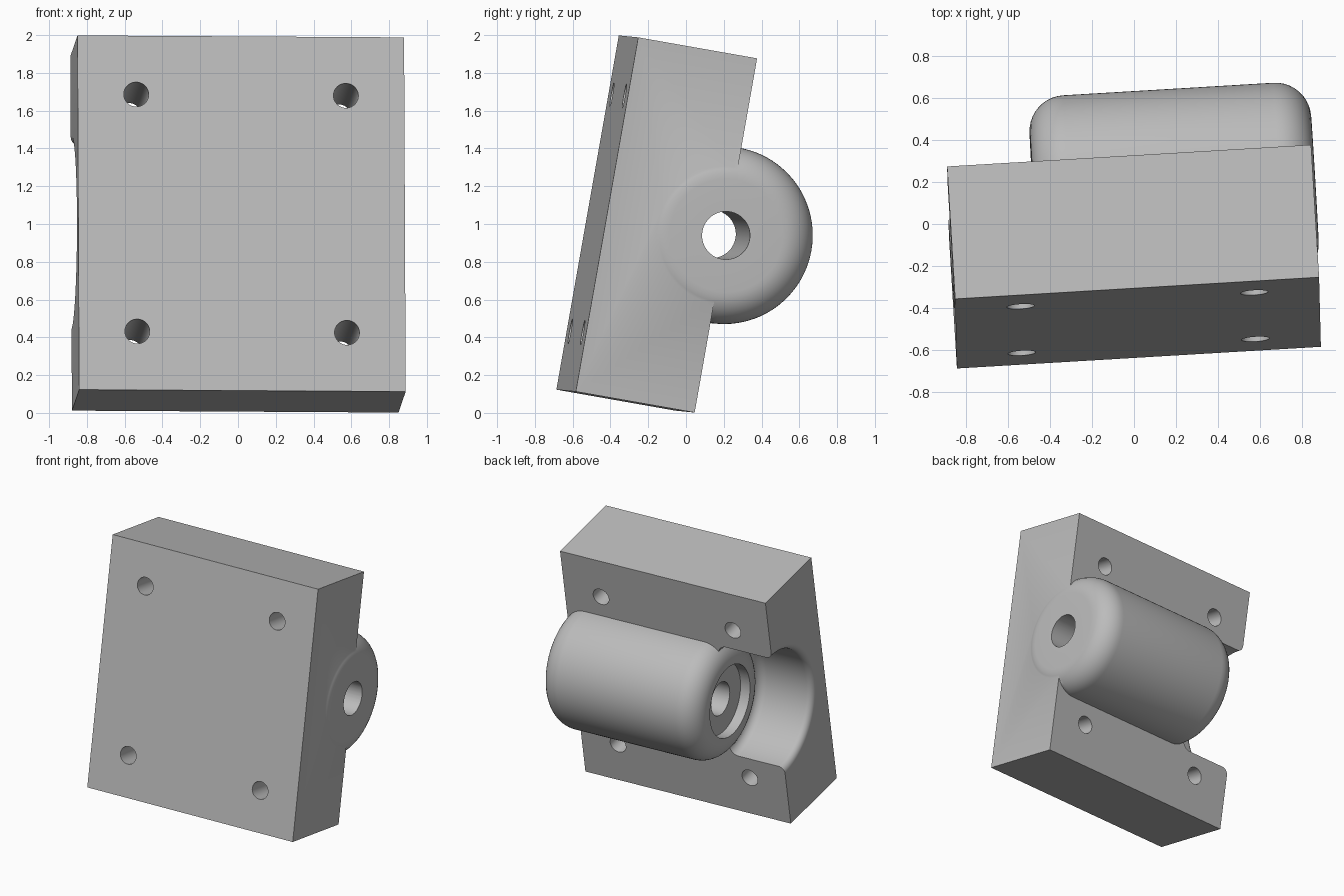
import bpy, bmesh, math
from mathutils import Matrix, Vector

cube = bpy.data.objects.get("Cube")
if cube:
    bpy.data.objects.remove(cube, do_unlink=True)

grey = bpy.data.materials.new("plain grey")
grey.use_nodes = True
GREY = (0.5, 0.5, 0.5, 1)
grey.diffuse_color = GREY
grey.node_tree.nodes["Principled BSDF"].inputs["Base Color"].default_value = GREY

HALF = Vector((0.866, 0.32, 0.952))   # block half sizes
R = 0.47                              # barrel radius
FILLET = 0.17


def finish(name, bm):
    bmesh.ops.recalc_face_normals(bm, faces=bm.faces)
    mesh = bpy.data.meshes.new(name)
    bm.to_mesh(mesh)
    bm.free()
    mesh.materials.append(grey)
    obj = bpy.data.objects.new(name, mesh)
    bpy.context.collection.objects.link(obj)
    return obj


def arc(u, r, rad, start, end, steps=10):
    """Profile points (u, r) round a centre, angles in degrees from +u."""
    angles = [math.radians(start + (end - start) * i / steps) for i in range(steps + 1)]
    return [(u + rad * math.cos(a), r + rad * math.sin(a)) for a in angles]


def revolve(name, profile, steps=96):
    """Spin a (u, r) profile about the barrel axis on the back face."""
    bm = bmesh.new()
    verts = [bm.verts.new((u, 0, r)) for u, r in profile]
    edges = [bm.edges.new(pair) for pair in zip(verts, verts[1:])]
    bmesh.ops.spin(bm, geom=verts + edges, cent=(0, 0, 0), axis=(1, 0, 0),
                   angle=math.tau, steps=steps, use_merge=True)
    bmesh.ops.remove_doubles(bm, verts=bm.verts, dist=1e-5)
    bmesh.ops.translate(bm, verts=bm.verts, vec=(0, HALF.y, 0))
    return finish(name, bm)


def combine(target, tool, operation):
    mod = target.modifiers.new(operation.lower(), "BOOLEAN")
    mod.object, mod.operation, mod.solver = tool, operation, "EXACT"
    bpy.context.view_layer.objects.active = target
    bpy.ops.object.modifier_apply(modifier=mod.name)
    bpy.data.objects.remove(tool, do_unlink=True)


# Main block
bm = bmesh.new()
bmesh.ops.create_cube(bm, size=2)
bmesh.ops.scale(bm, vec=HALF, verts=bm.verts)
block = finish("mounting_block", bm)

# Open trough with rounded inner end and flared mouth
trough = [(-0.41, 0), *arc(-0.48, R - 0.07, 0.07, 0, 90),
          *arc(-HALF.x + 0.05, R + 0.05, 0.05, 270, 180),
          (-1.0, R + 0.05), (-1.0, 0)]
combine(block, revolve("trough_cutter", trough), "DIFFERENCE")

# Round-ended barrel
barrel = [(0.88, 0), *arc(0.88 - FILLET, R - FILLET, FILLET, 0, 90),
          *arc(-0.46 + FILLET, R - FILLET, FILLET, 90, 180), (-0.46, 0)]
combine(block, revolve("barrel", barrel), "UNION")

# Through bore with a shallow recess at the inner end
bore = [(-1.2, 0), (-1.2, 0.275), (-0.38, 0.275), (-0.38, 0.127), (1.2, 0.127), (1.2, 0)]
combine(block, revolve("bore_cutter", bore, 64), "DIFFERENCE")

# Four bolt holes
for sx in (-1, 1):
    for sz in (-1, 1):
        bm = bmesh.new()
        place = Matrix.Translation((sx * 0.556, 0, sz * 0.637)) @ Matrix.Rotation(math.pi / 2, 4, "X")
        bmesh.ops.create_cone(bm, cap_ends=True, segments=40, radius1=0.066,
                              radius2=0.066, depth=1, matrix=place)
        combine(block, finish("bolt_cutter", bm), "DIFFERENCE")

# Tilted resting pose
up = Vector((-0.0045, 0.1736, 0.985)).normalized()
side = Vector((0.9982, 0.0595, -0.0058))
side = (side - up * side.dot(up)).normalized()
turn = Matrix((side, up.cross(side), up)).transposed().to_4x4()
block.data.transform(Matrix.Translation((0, -0.155, 1.0)) @ turn)

bpy.ops.object.select_all(action="DESELECT")
block.select_set(True)
bpy.context.view_layer.objects.active = block
bpy.ops.object.shade_smooth_by_angle(angle=math.radians(30))
